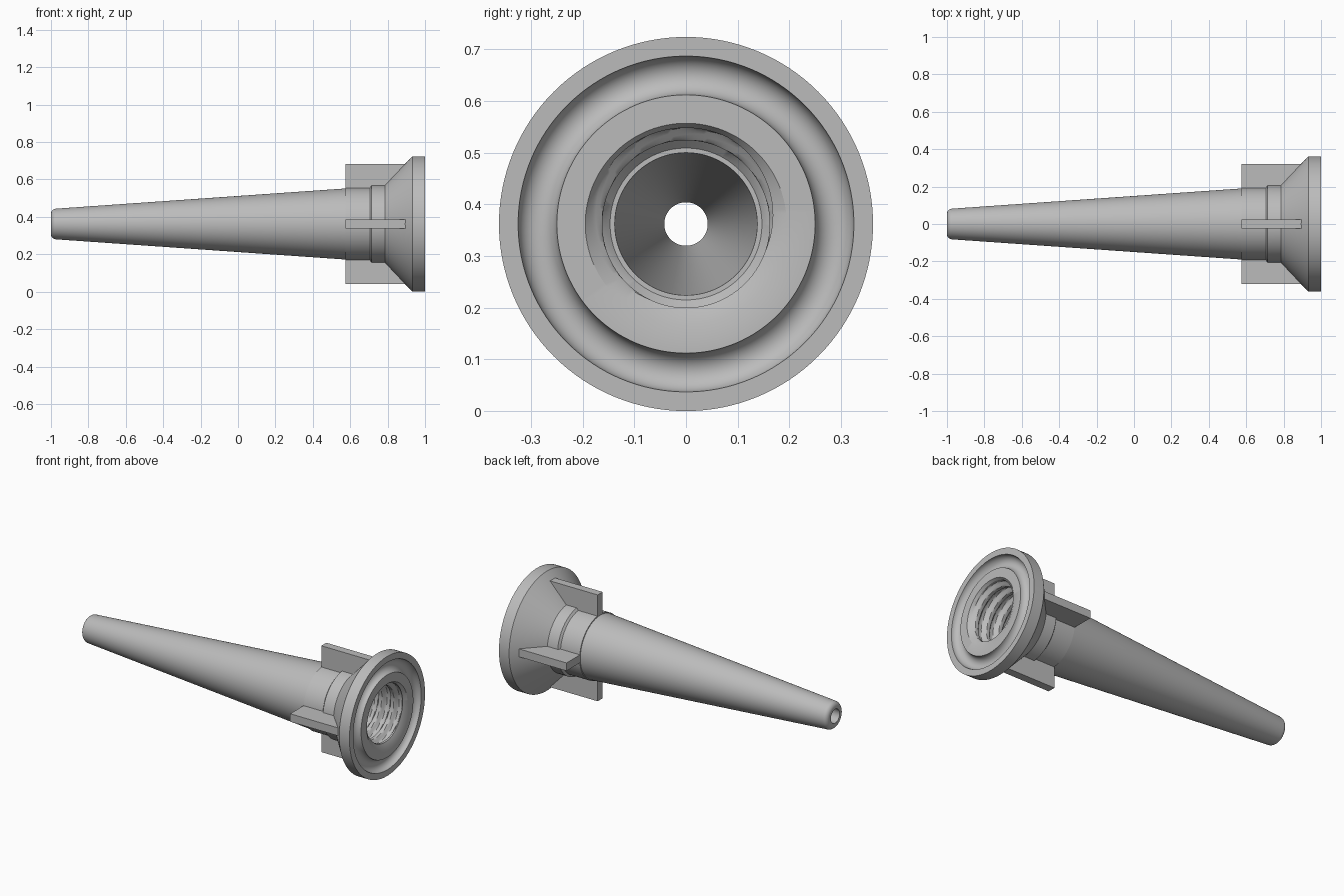
import bpy, bmesh, math
from mathutils import Matrix, Vector

cube = bpy.data.objects.get("Cube")
if cube:
    bpy.data.objects.remove(cube, do_unlink=True)

AXIS_Z = 0.362          # height of the nozzle axis
SEGMENTS = 128
PITCH = 0.08            # thread pitch
CREST, ROOT = 0.162, 0.186
BORE_END, BORE_START = 0.62, 0.985

grey = bpy.data.materials.new("light grey plastic")
grey.use_nodes = True
colour = (0.5, 0.5, 0.5, 1)
grey.diffuse_color = colour
grey.node_tree.nodes["Principled BSDF"].inputs["Base Color"].default_value = colour


def finish(name, bm):
    bmesh.ops.recalc_face_normals(bm, faces=bm.faces)
    mesh = bpy.data.meshes.new(name)
    bm.to_mesh(mesh)
    bm.free()
    mesh.materials.append(grey)
    obj = bpy.data.objects.new(name, mesh)
    bpy.context.collection.objects.link(obj)
    obj.location.z = AXIS_Z
    return obj


def arc(cx, cr, radius, start, end, steps):
    """Points (x, r) along an arc, angles in degrees."""
    angles = [math.radians(start + (end - start) * i / steps) for i in range(steps + 1)]
    return [(cx + radius * math.cos(a), cr + radius * math.sin(a)) for a in angles]


def thread_radius(x, angle):
    """Bore radius of a right-hand thread with flat roots and rounded crests."""
    phase = (x - 0.98) / PITCH - (angle - math.pi / 2) / math.tau
    wave = 0.5 + 0.75 * math.cos(phase * math.tau)
    return CREST + (ROOT - CREST) * min(max(wave, 0), 1)


# Outer skin: rounded tip, tapered tube, neck, collar, flared flange
outer = arc(-0.972, 0.054, 0.028, 180, 94, 8)
outer += [(0.575, 0.19), (0.576, 0.195), (0.705, 0.195), (0.715, 0.208),
          (0.785, 0.207), (0.932, 0.362), (1, 0.362)]
# Flange face with its half-round channel
outer += arc(1, 0.2875, 0.0375, 90, 270, 14)
outer += [(1, 0.195)]
# Threaded bore, then ledge and tapered passage back to the tip
rows = 72
bore = [(BORE_START + (BORE_END - BORE_START) * i / rows, CREST) for i in range(rows + 1)]
inner = [(0.605, 0.147), (0.605, 0.138), (-1, 0.042)]
profile = outer + bore + inner
bore_rows = range(len(outer), len(outer) + len(bore))

bm = bmesh.new()
rings = []
for s in range(SEGMENTS):
    a = math.tau * s / SEGMENTS
    ring = []
    for i, (x, r) in enumerate(profile):
        if i in bore_rows and i != bore_rows[-1]:
            r = thread_radius(x, a)
        ring.append(bm.verts.new((x, r * math.cos(a), r * math.sin(a))))
    rings.append(ring)
for s in range(SEGMENTS):
    p, q = rings[s], rings[(s + 1) % SEGMENTS]
    for i in range(len(profile)):
        j = (i + 1) % len(profile)
        bm.faces.new((p[i], p[j], q[j], q[i]))
nozzle = finish("nozzle_body", bm)
bpy.context.view_layer.objects.active = nozzle
nozzle.select_set(True)
bpy.ops.object.shade_smooth_by_angle(angle=math.radians(30))

# Four grip fins around the neck
for k, name in enumerate(("left_or_back_fin", "top_fin", "front_fin", "bottom_fin")):
    name = "back_fin" if k == 0 else name
    bm = bmesh.new()
    bmesh.ops.create_cube(bm, size=1)
    low, high = Vector((0.575, 0.188, -0.024)), Vector((0.896, 0.322, 0.024))
    bmesh.ops.scale(bm, vec=high - low, verts=bm.verts)
    bmesh.ops.translate(bm, vec=(low + high) / 2, verts=bm.verts)
    bmesh.ops.rotate(bm, cent=(0, 0, 0), verts=bm.verts,
                     matrix=Matrix.Rotation(k * math.pi / 2, 3, 'X'))
    finish(name, bm)
